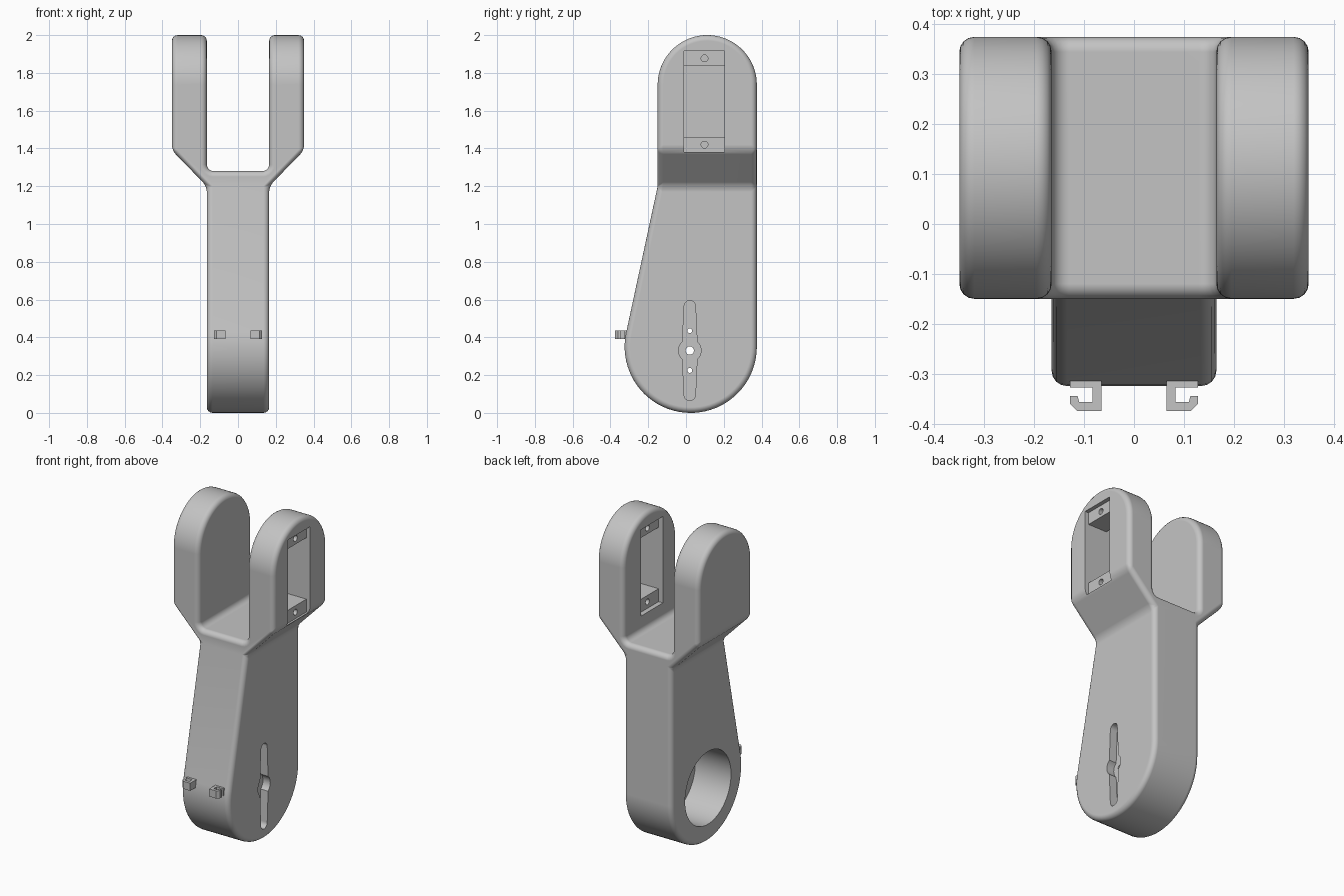
import bpy, bmesh, math
from math import cos, sin, radians
from mathutils import Vector

if "Cube" in bpy.data.objects:
    bpy.data.objects.remove(bpy.data.objects["Cube"], do_unlink=True)

grey = bpy.data.materials.new("plain_grey")
grey.use_nodes = True
colour = (0.55, 0.55, 0.55, 1)
grey.diffuse_color = colour
grey.node_tree.nodes["Principled BSDF"].inputs["Base Color"].default_value = colour


def arc(cx, cy, r, start, end, n):
    angles = [radians(start + (end - start) * i / n) for i in range(n + 1)]
    return [(cx + r * cos(a), cy + r * sin(a)) for a in angles]


def prism(name, outline, axis, low, high):
    """Extrude a 2D outline along the x, y or z axis."""
    place = {"x": lambda p, d: (d, p[0], p[1]),
             "y": lambda p, d: (p[0], d, p[1]),
             "z": lambda p, d: (p[0], p[1], d)}[axis]
    bm = bmesh.new()
    base = bm.faces.new([bm.verts.new(place(p, low)) for p in outline])
    grown = bmesh.ops.extrude_face_region(bm, geom=[base])["geom"]
    shift = Vector(place((0, 0), high - low))
    bmesh.ops.translate(bm, vec=shift, verts=[v for v in grown if isinstance(v, bmesh.types.BMVert)])
    bmesh.ops.recalc_face_normals(bm, faces=bm.faces)
    mesh = bpy.data.meshes.new(name)
    bm.to_mesh(mesh)
    bm.free()
    mesh.materials.append(grey)
    obj = bpy.data.objects.new(name, mesh)
    bpy.context.collection.objects.link(obj)
    return obj


def box_outline(x0, x1, y0, y1):
    return [(x0, y0), (x1, y0), (x1, y1), (x0, y1)]


def select(obj):
    bpy.ops.object.select_all(action="DESELECT")
    obj.select_set(True)
    bpy.context.view_layer.objects.active = obj


def boolean(target, cutter, operation):
    mod = target.modifiers.new("cut", "BOOLEAN")
    mod.operation, mod.solver, mod.object = operation, "EXACT", cutter
    select(target)
    bpy.ops.object.modifier_apply(modifier=mod.name)
    bpy.data.objects.remove(cutter, do_unlink=True)


# Side silhouette: round foot, tapering front, round top
foot_y, foot_z, foot_r = 0.025, 0.35, 0.35
neck = Vector((-0.15 - foot_y, 1.2 - foot_z))
tangent = math.degrees(math.atan2(neck.y, neck.x) + math.acos(foot_r / neck.length))
side = arc(foot_y, foot_z, foot_r, tangent, 360, 40)
side += arc(0.1125, 1.7375, 0.2625, 0, 180, 40) + [(-0.15, 1.2)]
fork = prism("fork_arm", side, "x", -0.5, 0.5)

# Front silhouette: narrow shank flaring into two prongs
half = [(0.165, -0.1), (0.165, 1.2), (0.35, 1.39), (0.35, 2.1), (0.165, 2.1)]
half += arc(0.13, 1.315, 0.035, 0, -90, 5)
front = half + [(-x, z) for x, z in reversed(half)]
boolean(fork, prism("front_cutter", front, "y", -0.6, 0.6), "INTERSECT")

# Rounded outer edges
bevel = fork.modifiers.new("round_edges", "BEVEL")
bevel.width, bevel.segments = 0.03, 4
bevel.limit_method, bevel.angle_limit = "ANGLE", radians(30)
bevel.use_clamp_overlap = False
select(fork)
bpy.ops.object.modifier_apply(modifier=bevel.name)

# Round bore on one side of the foot
hub_y, hub_z = 0.02, 0.335
boolean(fork, prism("bore", arc(hub_y, hub_z, 0.225, 0, 354, 59), "x", -0.3, 0.08), "DIFFERENCE")

# Shallow lever recess on the other side, with a round boss in its middle
upper = arc(0, 0, 0.06, 0, 50, 5) + arc(0, 0.235, 0.03, 0, 180, 10) + arc(0, 0, 0.06, 130, 180, 5)
lever = upper + [(-y, -z) for y, z in upper[1:-1]]
lever = [(hub_y + y, hub_z - 0.005 + z) for y, z in lever]
boolean(fork, prism("lever_recess", lever, "x", 0.115, 0.3), "DIFFERENCE")
for dz, r in ((-0.105, 0.013), (0, 0.022), (0.105, 0.013)):
    pin = arc(hub_y, hub_z - 0.005 + dz, r, 0, 345, 23)
    boolean(fork, prism("pin_hole", pin, "x", 0.05, 0.15), "DIFFERENCE")

# Rectangular opening through one prong
pocket = box_outline(-0.01, 0.205, 1.38, 1.915)
boolean(fork, prism("pocket", pocket, "x", 0.1, 0.5), "DIFFERENCE")

# Mounting lugs inside the opening
lugs = []
for name, z0, z1, hole_z in (("lower_lug", 1.37, 1.46, 1.42), ("upper_lug", 1.84, 1.925, 1.877)):
    lug = prism(name, box_outline(-0.015, 0.21, z0, z1), "x", 0.195, 0.325)
    screw = arc(0.098, hole_z, 0.018, 0, 345, 23)
    boolean(lug, prism("screw_hole", screw, "x", 0.1, 0.5), "DIFFERENCE")
    lugs.append(lug)

# Pair of small cable hooks on the front
hook = [(0.128, -0.30), (0.128, -0.328), (0.083, -0.328), (0.083, -0.357), (0.11, -0.357),
        (0.113, -0.345), (0.128, -0.345), (0.128, -0.36), (0.113, -0.375), (0.065, -0.375), (0.065, -0.30)]
for name, sign in (("left_hook", 1), ("right_hook", -1)):
    lugs.append(prism(name, [(sign * x, y) for x, y in hook], "z", 0.39, 0.437))

# Smooth shading with crisp edges
for obj in [fork] + lugs:
    select(obj)
    bpy.ops.object.shade_smooth_by_angle(angle=radians(30))
weighted = fork.modifiers.new("even_shading", "WEIGHTED_NORMAL")
weighted.keep_sharp = True
